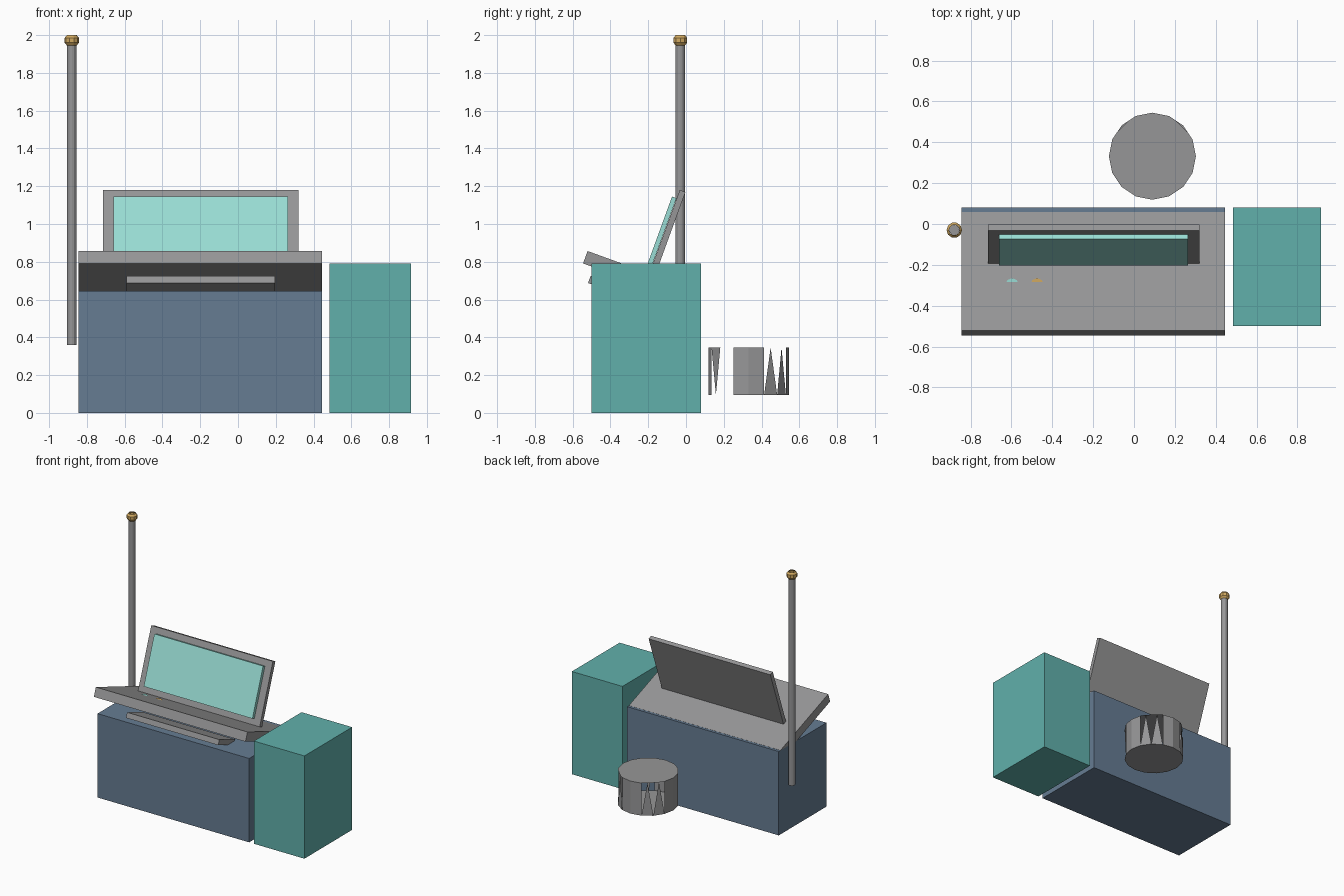
import bpy, bmesh
from math import sin, cos, pi, radians
from mathutils import Matrix, Vector

cube = bpy.data.objects.get("Cube")
if cube:
    bpy.data.objects.remove(cube, do_unlink=True)


def material(name, r, g, b):
    m = bpy.data.materials.new(name)
    m.use_nodes = True
    m.diffuse_color = (r, g, b, 1)
    m.node_tree.nodes["Principled BSDF"].inputs["Base Color"].default_value = (r, g, b, 1)
    return m


STEEL = material("grey metal", 0.305, 0.305, 0.31)
BLUE = material("slate blue", 0.133, 0.202, 0.29)
TEAL = material("teal", 0.12, 0.435, 0.41)
GLASS = material("pale aqua", 0.32, 0.72, 0.66)
GOLD = material("gold", 0.64, 0.40, 0.12)
TILT = radians(-20)


def finish(name, bm, mat, fix_normals=True):
    if fix_normals:
        bmesh.ops.recalc_face_normals(bm, faces=bm.faces)
    mesh = bpy.data.meshes.new(name)
    bm.to_mesh(mesh)
    bm.free()
    mesh.materials.append(mat)
    obj = bpy.data.objects.new(name, mesh)
    bpy.context.collection.objects.link(obj)
    return obj


def slab(name, mat, x0, x1, anchor, depth, height, tilt=0):
    """Box hanging from its top front edge at anchor (y, z), tilted about that edge."""
    bm = bmesh.new()
    bmesh.ops.create_cube(bm, size=1)
    place = (Matrix.Translation(((x0 + x1) / 2, *anchor)) @ Matrix.Rotation(tilt, 4, "X")
             @ Matrix.Diagonal((x1 - x0, depth, height, 1)) @ Matrix.Translation((0, 0.5, -0.5)))
    bm.transform(place)
    return finish(name, bm, mat)


def lathe(name, mat, center, profile, sides, caps=True):
    """Turn (radius, z) points about a vertical axis."""
    bm = bmesh.new()
    rings = [[bm.verts.new((center[0] + r * cos(2 * pi * i / sides),
                            center[1] + r * sin(2 * pi * i / sides), z))
              for i in range(sides)] for r, z in profile]
    for low, high in zip(rings, rings[1:]):
        for i in range(sides):
            j = (i + 1) % sides
            bm.faces.new((low[i], low[j], high[j], high[i]))
    if caps:
        bm.faces.new(rings[0][::-1])
        bm.faces.new(rings[-1])
    return finish(name, bm, mat)


# Desk body and side cabinet
slab("desk_body", BLUE, -0.845, 0.445, (-0.5, 0.645), 0.58, 0.645)
slab("side_cabinet", TEAL, 0.485, 0.915, (-0.5, 0.79), 0.58, 0.79)

# Sloping desk top with the tray below it
slab("desk_top", STEEL, -0.845, 0.445, (-0.521, 0.857), 0.617, 0.07, TILT)
slab("tray", STEEL, -0.59, 0.195, (-0.505, 0.725), 0.2, 0.04, TILT)

# Leaning screen
slab("screen_frame", STEEL, -0.715, 0.32, (-0.033, 1.18), 0.032, 0.5, TILT)
slab("screen_glass", GLASS, -0.66, 0.265, (-0.074, 1.145), 0.025, 0.378, TILT)

# Buttons mostly sunk into the desk top
for name, mat, x in (("aqua_button", GLASS, -0.597), ("gold_button", GOLD, -0.475)):
    lathe(name, mat, (x, -0.298), [(0.033, 0.73), (0.033, 0.771)], 8)

# Mast with an open-ended knob
MAST = (-0.88, -0.03)
lathe("mast", STEEL, MAST, [(0.025, 0.36), (0.025, 1.945)], 12)
lathe("mast_knob", GOLD, MAST,
      [(0.026, 1.945), (0.038, 1.96), (0.038, 1.985), (0.026, 2.0)], 10, caps=False)

# Stool with partly open sides: F full panel, U upright triangle,
# D hanging triangle, O open; listed from front to back on one side
PANELS = "FDOFFUUF"
PANELS += PANELS[::-1]
RADIUS, LOW, HIGH = 0.213, 0.095, 0.345


def rim(i, z):
    a = -pi / 2 + i * pi / 8
    return Vector((0.09 + RADIUS * cos(a), 0.332 + RADIUS * sin(a), z))


bm = bmesh.new()
top, bottom = [], []
for i, kind in enumerate(PANELS):
    lo = [rim(i, LOW), rim(i + 1, LOW)]
    hi = [rim(i + 1, HIGH), rim(i, HIGH)]
    if kind == "U":
        hi = [(hi[0] + hi[1]) / 2]
    elif kind == "D":
        lo = [(lo[0] + lo[1]) / 2]
    bottom += lo
    top += hi[::-1]
    if kind != "O":
        bm.faces.new([bm.verts.new(p) for p in lo + hi])
for loop in (top, bottom[::-1]):
    # Drop repeated corners before closing the seat and base
    corners = [p for k, p in enumerate(loop) if (p - loop[k - 1]).length > 0.001]
    bm.faces.new([bm.verts.new(p) for p in corners])
bmesh.ops.remove_doubles(bm, verts=bm.verts, dist=0.0005)
finish("stool", bm, STEEL, fix_normals=False)
